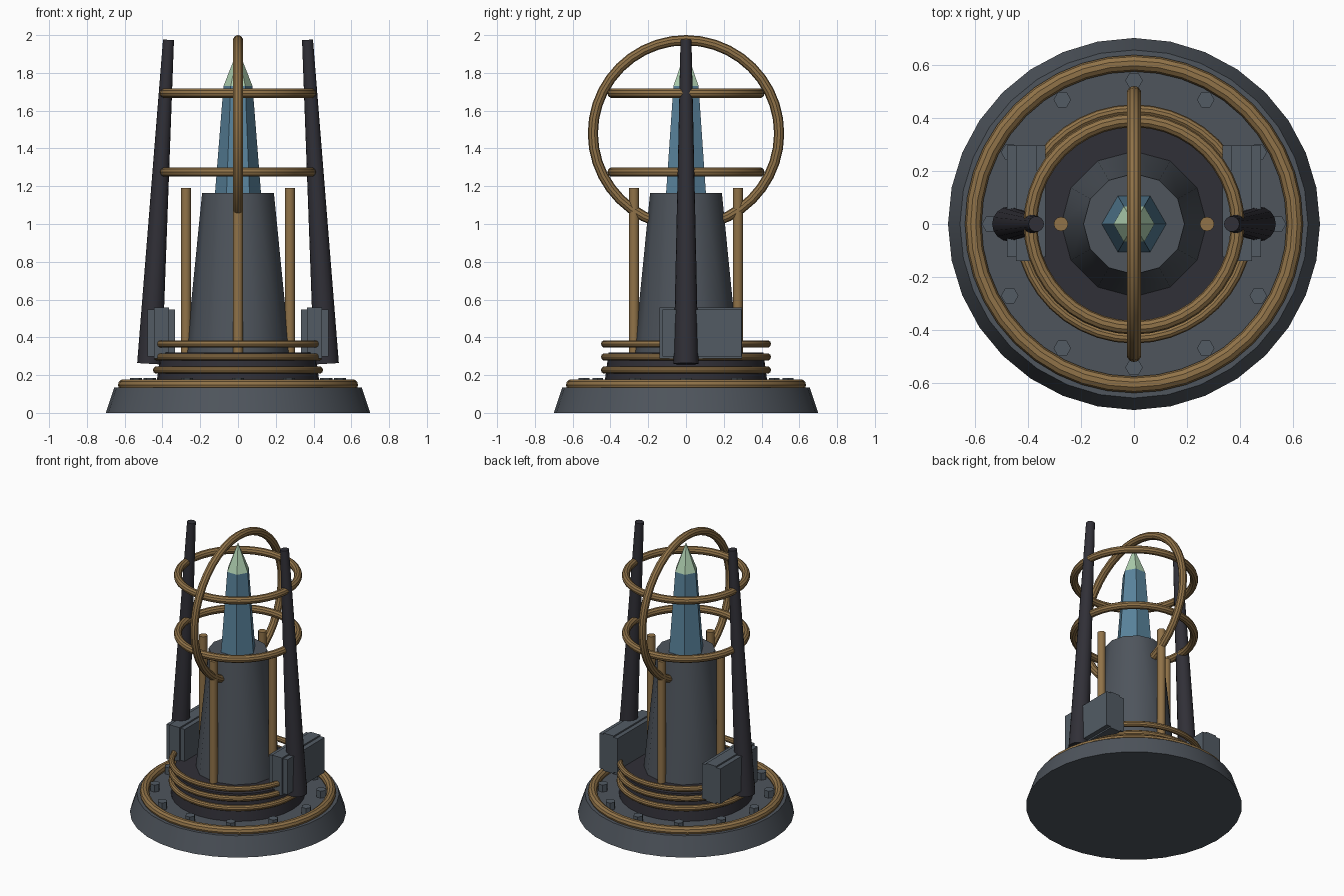
import bpy, math
from mathutils import Vector

cube = bpy.data.objects.get("Cube")
if cube:
    bpy.data.objects.remove(cube, do_unlink=True)


def material(name, rgb):
    m = bpy.data.materials.new(name)
    m.use_nodes = True
    m.diffuse_color = (*rgb, 1)
    shader = next(n for n in m.node_tree.nodes if n.type == 'BSDF_PRINCIPLED')
    shader.inputs["Base Color"].default_value = (*rgb, 1)
    shader.inputs["Roughness"].default_value = 0.6
    return m


STEEL = material("slate_grey", (0.077, 0.09, 0.108))
PLATE = material("blue_grey", (0.085, 0.105, 0.127))
DARK = material("charcoal", (0.03, 0.029, 0.038))
BRASS = material("brass", (0.28, 0.17, 0.065))
BLUE = material("crystal_blue", (0.10, 0.225, 0.33))
GREEN = material("pale_green", (0.42, 0.62, 0.43))


def finish(name, mat, smooth=True):
    ob = bpy.context.object
    ob.name = ob.data.name = name
    ob.data.materials.append(mat)
    if smooth:
        bpy.ops.object.shade_smooth_by_angle(angle=math.radians(35))
    return ob


def taper(name, mat, start, end, r1, r2, sides=24, smooth=True):
    """Tapered cylinder running between two points."""
    a, b = Vector(start), Vector(end)
    turn = Vector((0, 0, 1)).rotation_difference(b - a).to_euler()
    bpy.ops.mesh.primitive_cone_add(vertices=sides, radius1=r1, radius2=r2,
                                    depth=(b - a).length,
                                    location=(a + b) / 2, rotation=turn)
    return finish(name, mat, smooth)


def upright(name, mat, z1, z2, r1, r2, sides=24, smooth=True, x=0, y=0):
    return taper(name, mat, (x, y, z1), (x, y, z2), r1, r2, sides, smooth)


def ring(name, z, major, minor, rotation=(0, 0, 0)):
    bpy.ops.mesh.primitive_torus_add(major_radius=major, minor_radius=minor,
                                     major_segments=40, minor_segments=10,
                                     location=(0, 0, z), rotation=rotation)
    return finish(name, BRASS)


def box(name, mat, center, size):
    bpy.ops.mesh.primitive_cube_add(size=1, location=center)
    ob = bpy.context.object
    ob.scale = size
    bpy.ops.object.transform_apply(location=False, rotation=False, scale=True)
    return finish(name, mat, False)


# Base with trim ring and bolts
upright("base", STEEL, 0, 0.135, 0.70, 0.655, 32)
ring("base_trim", 0.148, 0.605, 0.031)
for i in range(12):
    a = i * math.tau / 12
    bolt = upright(f"bolt_{i + 1}", PLATE, 0.13, 0.185, 0.033, 0.033, 6, False,
                   0.54 * math.cos(a), 0.54 * math.sin(a))
    bolt.rotation_euler.z = math.pi / 6

# Dark plinth wrapped by three coils
upright("plinth", DARK, 0.13, 0.32, 0.435, 0.41, 32)
for i in range(3):
    ring(f"coil_{i + 1}", 0.227 + 0.069 * i, 0.43, 0.02)

# Tower and the faceted crystal on top
upright("tower", STEEL, 0.31, 1.165, 0.275, 0.19, 12)
for name, mat, z1, z2, r1, r2 in (("crystal", BLUE, 1.16, 1.73, 0.122, 0.077),
                                  ("crystal_tip", GREEN, 1.73, 1.925, 0.077, 0)):
    ob = upright(name, mat, z1, z2, r1, r2, 6, False)
    ob.rotation_euler.z = math.pi / 6

# Four rods around the tower
for i in range(4):
    a = i * math.pi / 2
    upright(f"rod_{i + 1}", BRASS, 0.31, 1.19, 0.027, 0.027, 12, True,
            0.275 * math.cos(a), 0.275 * math.sin(a))

# Cage rings around the crystal
ring("lower_cage_ring", 1.275, 0.39, 0.026)
ring("upper_cage_ring", 1.692, 0.39, 0.026)
ring("vertical_cage_ring", 1.48, 0.493, 0.027, (0, math.pi / 2, 0))

# Leaning pillars with layered side housings
for side, s in (("left", 1), ("right", -1)):
    taper(f"{side}_pillar", DARK, (s * 0.468, 0, 0.26), (s * 0.368, 0, 1.975),
          0.066, 0.029, 16)
    box(f"{side}_housing_core", PLATE, (s * 0.405, 0.078, 0.423),
        (0.08, 0.435, 0.27))
    for part, x in (("inner", 0.351), ("outer", 0.461)):
        box(f"{side}_housing_{part}_plate", PLATE, (s * x, 0.085, 0.423),
            (0.034, 0.42, 0.25))
    box(f"{side}_housing_spine", PLATE, (s * 0.405, 0.085, 0.423),
        (0.12, 0.39, 0.22))
